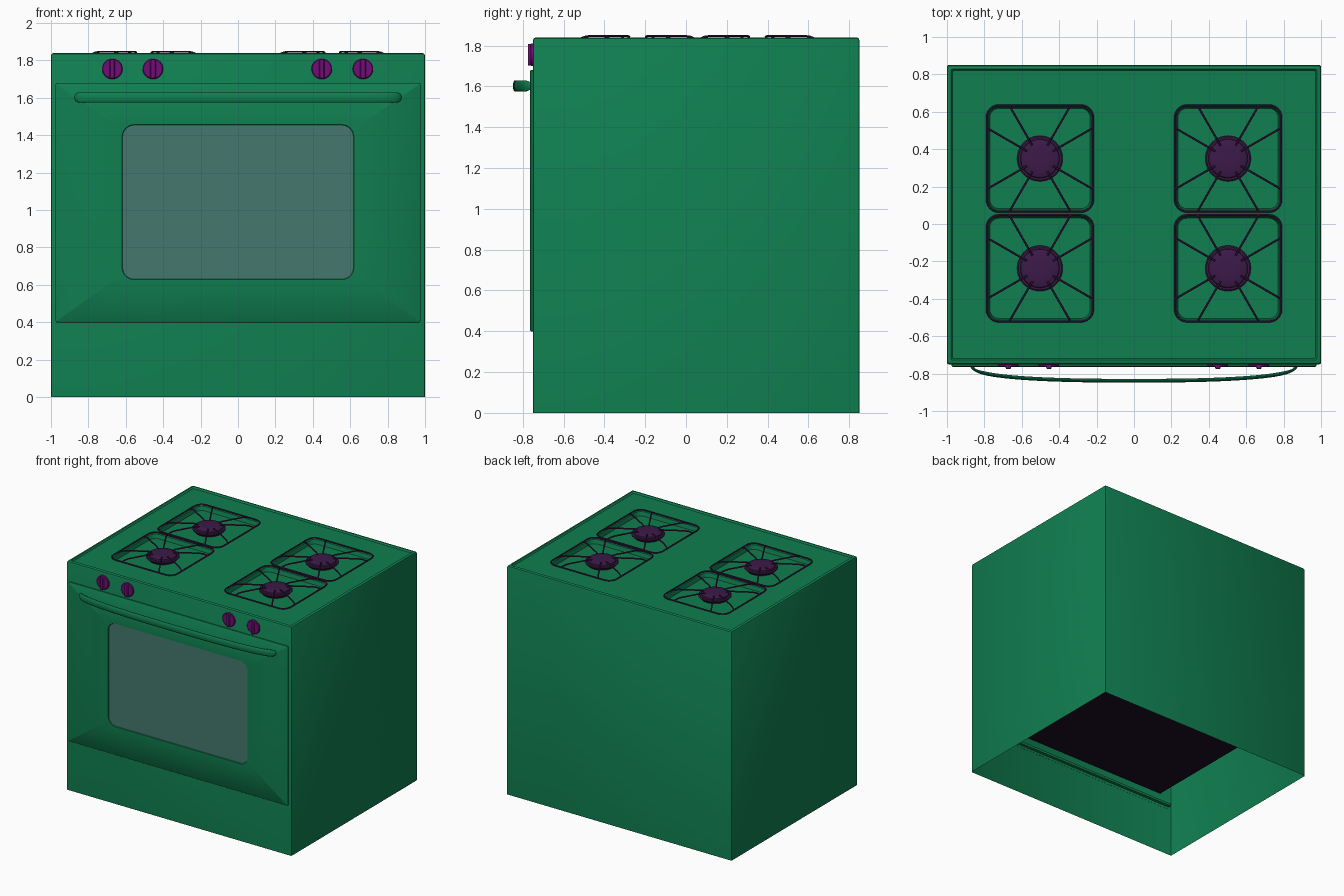
import bpy, bmesh
from math import sin, cos, pi, radians, sqrt
from mathutils import Matrix, Vector

if "Cube" in bpy.data.objects:
    bpy.data.objects.remove(bpy.data.objects["Cube"])


def mat(name, rgb):
    m = bpy.data.materials.new(name)
    m.diffuse_color = (*rgb, 1)
    m.use_nodes = True
    m.node_tree.nodes["Principled BSDF"].inputs["Base Color"].default_value = m.diffuse_color
    return m


GREEN = mat("green_enamel", (0.005, 0.21, 0.08))
GLASS = mat("window_glass", (0.058, 0.19, 0.155))
DARK = mat("dark_iron", (0.045, 0.01, 0.065))
PURPLE = mat("purple_knob", (0.17, 0.004, 0.19))
INSIDE = mat("oven_lining", (0.012, 0.004, 0.016))
FRONT = Matrix.Rotation(pi / 2, 4, 'X')      # local (x, y, out) -> (x, -out, z)


def rrect(x0, x1, y0, y1, r, z, n=6):
    """Rounded rectangle loop."""
    pts = []
    for k, (cx, cy) in enumerate([(x1 - r, y1 - r), (x0 + r, y1 - r),
                                  (x0 + r, y0 + r), (x1 - r, y0 + r)]):
        for i in range(n + 1):
            a = (k + i / n) * pi / 2
            pts.append(Vector((cx + r * cos(a), cy + r * sin(a), z)))
    return pts


def circle(r, z, n=32, cx=0, cy=0):
    return [Vector((cx + r * cos(2 * pi * i / n), cy + r * sin(2 * pi * i / n), z)) for i in range(n)]


def loft(bm, loops, start=False, end=False):
    rings = [[bm.verts.new(p) for p in l] for l in loops]
    for a, b in zip(rings, rings[1:]):
        for i in range(len(a)):
            j = (i + 1) % len(a)
            bm.faces.new((a[i], a[j], b[j], b[i]))
    if start:
        bm.faces.new(rings[0][::-1])
    if end:
        bm.faces.new(rings[-1])
    return rings


def fill_between(bm, rings):
    """Flat sheet bounded by the first ring, with the others as holes."""
    edges = []
    for r in rings:
        for i in range(len(r)):
            a, b = r[i], r[(i + 1) % len(r)]
            edges.append(bm.edges.get((a, b)) or bm.edges.new((a, b)))
    bmesh.ops.triangle_fill(bm, use_beauty=True, edges=edges, normal=(0, 0, 1))


def finish(bm, name, material, matrix=Matrix()):
    bmesh.ops.recalc_face_normals(bm, faces=bm.faces)
    bm.transform(matrix)
    me = bpy.data.meshes.new(name)
    bm.to_mesh(me)
    bm.free()
    me.materials.append(material)
    ob = bpy.data.objects.new(name, me)
    bpy.context.collection.objects.link(ob)
    return ob


def box(name, material, x0, x1, y0, y1, z0, z1):
    bm = bmesh.new()
    bmesh.ops.create_cube(bm, size=1)
    bm.transform(Matrix.Translation(((x0 + x1) / 2, (y0 + y1) / 2, (z0 + z1) / 2))
                 @ Matrix.Diagonal((x1 - x0, y1 - y0, z1 - z0, 1)))
    return finish(bm, name, material)


BURNERS = [(x, y) for x in (-0.503, 0.503) for y in (-0.237, 0.35)]
H = 0.284

# body shell, open underneath, with raised rim, cooktop and burner wells
bm = bmesh.new()


def outline(d, z):
    return rrect(-1 + d, 1 - d, -0.75 + d, 0.85 - d, 0.008, z, 2)


shell = loft(bm, [outline(0, 0), outline(0, 1.825), outline(0.004, 1.835), outline(0.013, 1.84),
                  outline(0.022, 1.84), outline(0.03, 1.828)])
wells = []
for cx, cy in BURNERS:
    def well(d, z):
        return rrect(cx - H + d, cx + H - d, cy - H + d, cy + H - d, 0.065 - d, z)
    wells.append(loft(bm, [well(0, 1.828), well(0.008, 1.822), well(0.016, 1.79)], end=True)[0])
fill_between(bm, [shell[-1]] + wells)
finish(bm, "stove_body", GREEN)

# oven lining and door sill seen through the open bottom
box("oven_cavity", INSIDE, -0.88, 0.88, -0.735, 0.8, 0.5, 1.66)
box("door_sill", GREEN, -0.975, 0.975, -0.748, -0.725, 0.42, 0.44)

# door panel with a recessed window
bm = bmesh.new()


def door(d, z):
    return rrect(-0.975 + d, 0.975 - d, 0.4 + d, 1.68 - d, 0.008, z, 2)


def window(d, z):
    return rrect(-0.62 + d, 0.62 - d, 0.628 + d, 1.457 - d, 0.065 - d, z)


edge = loft(bm, [door(0, 0.749), door(0, 0.76), door(0.006, 0.765)])
hole = loft(bm, [window(0, 0.765), window(0.003, 0.758)])
fill_between(bm, [edge[-1], hole[0]])
finish(bm, "oven_door", GREEN, FRONT)
bm = bmesh.new()
fill_between(bm, loft(bm, [window(0.002, 0.7585)]))
finish(bm, "door_window", GLASS, FRONT)

# bowed door handle
bm = bmesh.new()
N, sections = 56, []
for i in range(N + 1):
    t = pi * i / N
    c, s = cos(t), max(sin(t), 0)
    x = 0.865 * abs(c) ** 0.8 * (1 if c > 0 else -1)
    y = -0.757 - 0.081 * s ** 0.8
    nrm = Vector((c * 0.1, -s, 0)).normalized() if 0 < i < N else Vector((1 if i == 0 else -1, 0, 0))
    if abs(x) > 0.7:
        k = (abs(x) - 0.7) / 0.165
        nrm = nrm.lerp(Vector((1 if x > 0 else -1, 0, 0)), k ** 3).normalized()
    d = min(1, (0.875 - abs(x)) / 0.035)
    h = 0.028 * sqrt(1 - (1 - d) ** 2)
    sections.append([Vector((x, y, 1.602)) + nrm * 0.01 * cos(a) + Vector((0, 0, h * sin(a)))
                     for a in [2 * pi * j / 14 for j in range(14)]])
loft(bm, sections, True, True)
finish(bm, "door_handle", GREEN)

# control knobs: disc plus tapered grip
for i, kx in enumerate((-0.672, -0.455, 0.448, 0.668)):
    bm = bmesh.new()
    loft(bm, [circle(0.055, 0.749), circle(0.055, 0.759), circle(0.05, 0.763)], True, True)
    loft(bm, [rrect(-0.016, 0.016, -0.053, 0.053, 0.008, 0.760, 3),
              rrect(-0.013, 0.013, -0.053, 0.053, 0.008, 0.772, 3),
              rrect(-0.010, 0.010, -0.050, 0.050, 0.006, 0.775, 3)], True, True)
    finish(bm, f"control_knob_{i + 1}", PURPLE, Matrix.Translation((kx, 0, 1.755)) @ FRONT)

# burners and wire grates
for i, (cx, cy) in enumerate(BURNERS):
    bm = bmesh.new()
    profile = [(0.1, 1.788), (0.112, 1.803), (0.122, 1.81), (0.122, 1.817), (0.115, 1.822),
               (0.105, 1.822), (0.102, 1.832), (0.095, 1.836), (0.05, 1.838)]
    loft(bm, [circle(r, z, 40, cx, cy) for r, z in profile], True, True)
    finish(bm, f"burner_cap_{i + 1}", DARK)

    cu = bpy.data.curves.new(f"burner_grate_{i + 1}", 'CURVE')
    cu.dimensions = '3D'
    cu.bevel_depth = 0.0055
    cu.bevel_resolution = 1
    cu.use_fill_caps = True

    def wire(pts, cyclic=False):
        sp = cu.splines.new('POLY')
        sp.points.add(len(pts) - 1)
        for p, q in zip(sp.points, pts):
            p.co = (*q, 1)
        sp.use_cyclic_u = cyclic

    wire(rrect(cx - H, cx + H, cy - H, cy + H, 0.065, 1.832), True)
    for deg in (30, 60, 120, 150, 210, 240, 300, 330):
        a = radians(deg)
        far = H / max(abs(cos(a)), abs(sin(a)))
        wire([(cx + r * cos(a), cy + r * sin(a), z) for r, z in
              ((far, 1.832), (far - 0.03, 1.843), (far - 0.06, 1.847), (0.1, 1.847), (0.08, 1.842))])
    cu.materials.append(DARK)
    ob = bpy.data.objects.new(cu.name, cu)
    bpy.context.collection.objects.link(ob)

# curves to meshes, then smooth shading with sharp edges kept
bpy.ops.object.select_all(action='SELECT')
bpy.context.view_layer.objects.active = bpy.data.objects["burner_grate_1"]
bpy.ops.object.convert(target='MESH')
bpy.ops.object.select_all(action='SELECT')
bpy.ops.object.shade_smooth_by_angle(angle=radians(35))
